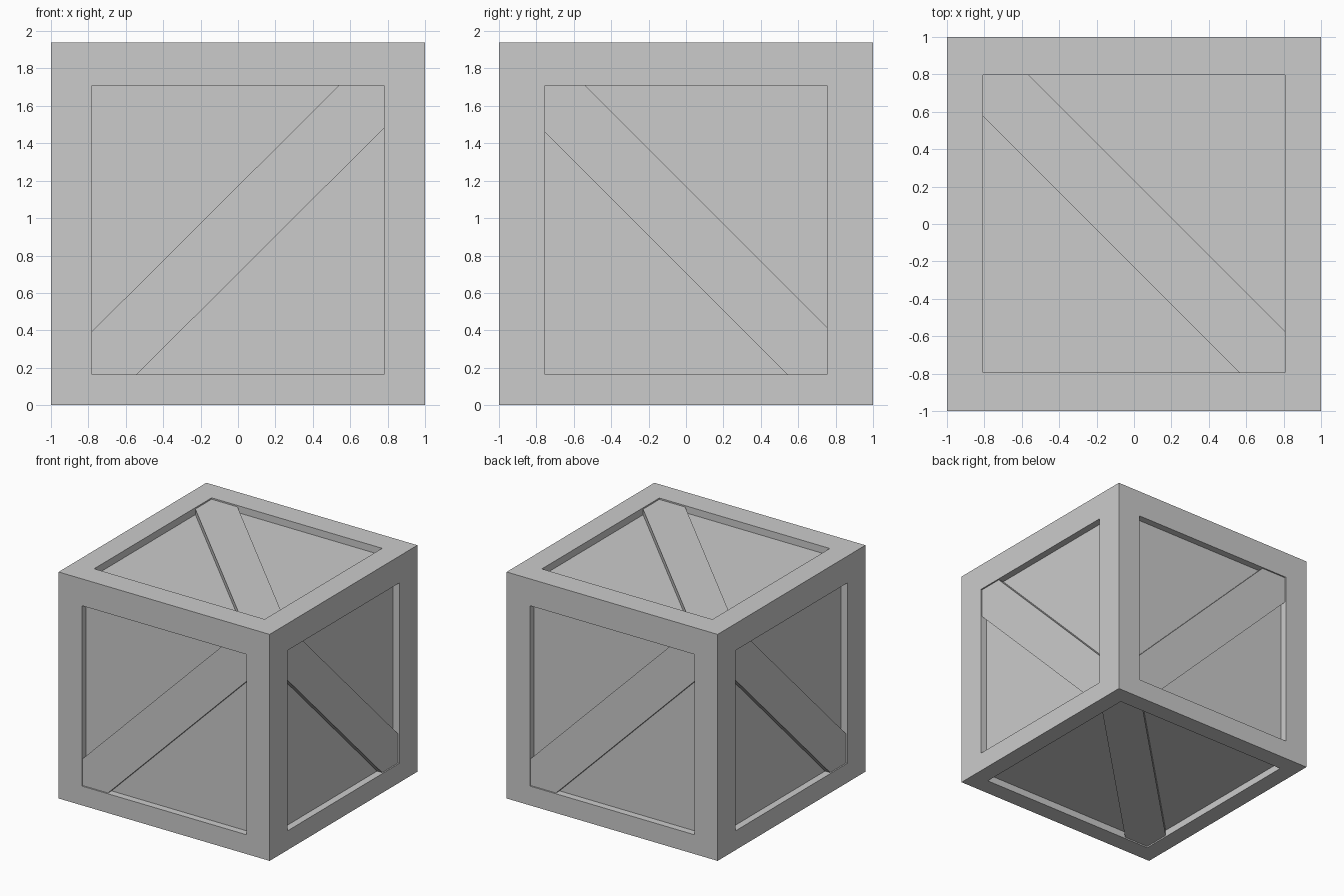
import bpy, bmesh
from mathutils import Vector

if "Cube" in bpy.data.objects:
    bpy.data.objects.remove(bpy.data.objects["Cube"])

H = 1.94            # crate height
PANEL = 0.06        # depth of the recessed panels
BRACE = 0.012       # depth of the brace faces

X, Y, Z = Vector((1, 0, 0)), Vector((0, 1, 0)), Vector((0, 0, 1))
MID = Vector((0, 0, H / 2))

# name, right, up, normal, half height, opening (u, v low, v high), brace corner cuts (u, v), brace slope
SIDES = [
    ("front",  X, Z, -Y, H / 2, (0.78, -0.805, 0.74), (0.24, 0.23), 1),
    ("back",  -X, Z,  Y, H / 2, (0.78, -0.805, 0.74), (0.24, 0.23), 1),
    ("right",  Y, Z,  X, H / 2, (0.755, -0.805, 0.74), (0.215, 0.25), -1),
    ("left",  -Y, Z, -X, H / 2, (0.755, -0.805, 0.74), (0.215, 0.25), -1),
    ("top",    X, Y,  Z, 1.0, (0.808, -0.793, 0.797), (0.245, 0.22), -1),
    ("bottom", -X, Y, -Z, 1.0, (0.85, -0.845, 0.845), (0.235, 0.235), -1),
]


def finish(bm, name):
    bmesh.ops.remove_doubles(bm, verts=bm.verts, dist=1e-5)
    bmesh.ops.recalc_face_normals(bm, faces=bm.faces)
    mesh = bpy.data.meshes.new(name)
    bm.to_mesh(mesh)
    bm.free()
    obj = bpy.data.objects.new(name, mesh)
    bpy.context.collection.objects.link(obj)


def rect(u, v0, v1):
    return [(-u, v0), (u, v0), (u, v1), (-u, v1)]


def bridge(bm, a, b):
    n = len(a)
    for i in range(n):
        j = (i + 1) % n
        bm.faces.new((a[i], a[j], b[j], b[i]))


crate = bmesh.new()
for name, right, up, out, half, opening, cut, slope in SIDES:
    dist = H / 2 if abs(out.z) > 0.5 else 1.0

    def loop(bm, points, depth):
        return [bm.verts.new(MID + right * u + up * v + out * (dist - depth))
                for u, v in points]

    # frame border, opening walls and recessed panel
    outer = loop(crate, rect(1, -half, half), 0)
    rim = loop(crate, rect(*opening), 0)
    panel = loop(crate, rect(*opening), PANEL)
    bridge(crate, outer, rim)
    bridge(crate, rim, panel)
    crate.faces.new(panel)

    # diagonal brace, clipped by the opening corners
    u, lo, hi = opening
    cu, cv = cut
    if slope > 0:
        pts = [(-u, lo), (-u + cu, lo), (u, hi - cv), (u, hi), (u - cu, hi), (-u, lo + cv)]
    else:
        pts = [(u, lo), (u, lo + cv), (-u + cu, hi), (-u, hi), (-u, hi - cv), (u - cu, lo)]
    bm = bmesh.new()
    face, base = loop(bm, pts, BRACE), loop(bm, pts, PANEL)
    bridge(bm, face, base)
    bm.faces.new(face)
    bm.faces.new(base)
    finish(bm, name + "_brace")

finish(crate, "crate_frame_and_panels")
